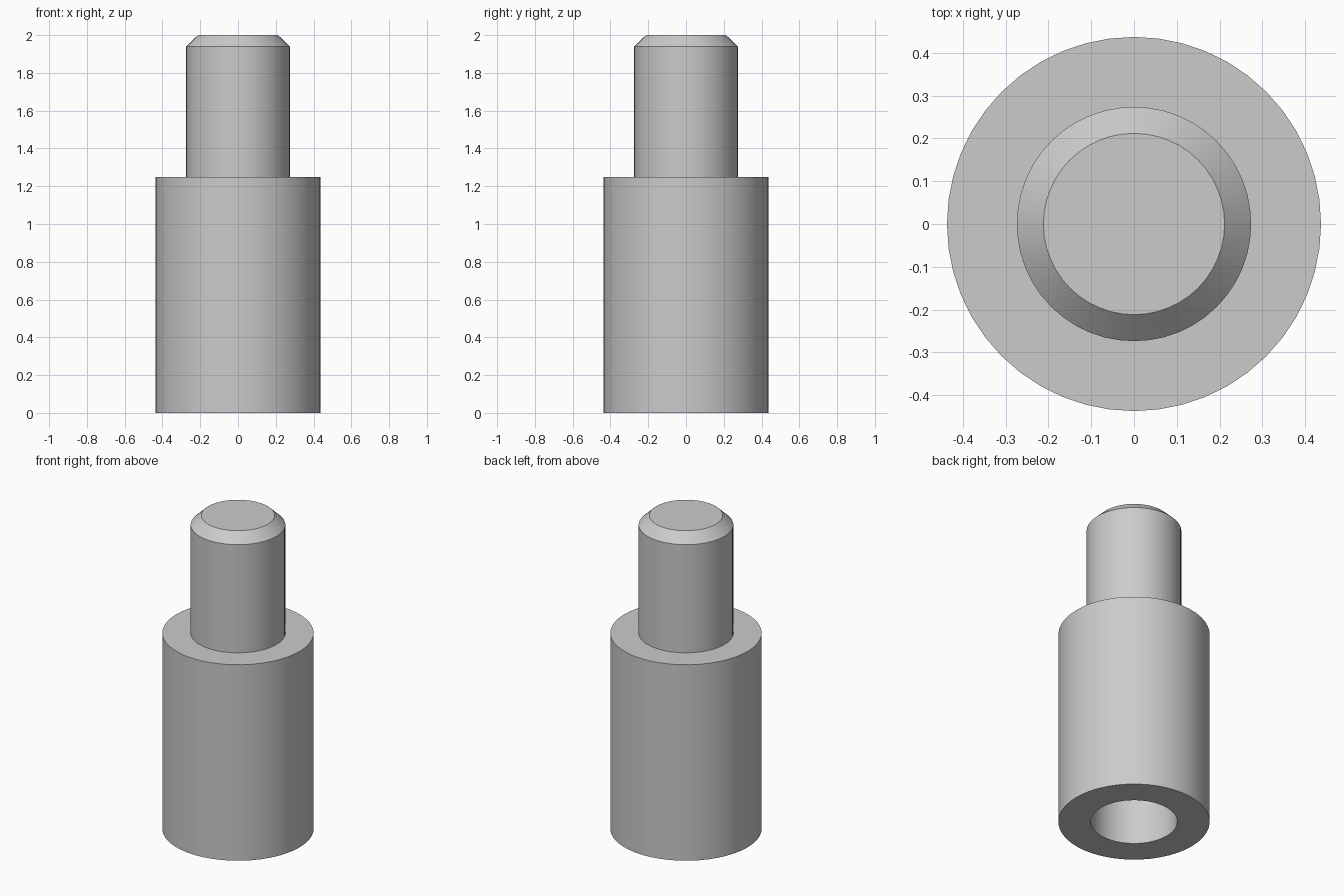
import bpy
import bmesh
import math

SEGMENTS = 48

cube = bpy.data.objects.get("Cube")
if cube:
    bpy.data.objects.remove(cube, do_unlink=True)

# Plain grey metal
metal = bpy.data.materials.new("grey metal")
metal.use_nodes = True
grey = (0.6, 0.6, 0.6, 1.0)
metal.diffuse_color = grey
metal.node_tree.nodes["Principled BSDF"].inputs["Base Color"].default_value = grey


def lathe(name, profile):
    """Spin a (radius, height) profile around the z axis."""
    bm = bmesh.new()
    verts = [bm.verts.new((r, 0, z)) for r, z in profile]
    edges = [bm.edges.new(pair) for pair in zip(verts, verts[1:])]
    bmesh.ops.spin(bm, geom=verts + edges, cent=(0, 0, 0), axis=(0, 0, 1),
                   angle=math.tau, steps=SEGMENTS, use_duplicate=False)
    bmesh.ops.remove_doubles(bm, verts=bm.verts, dist=0.0001)
    bmesh.ops.recalc_face_normals(bm, faces=bm.faces)
    mesh = bpy.data.meshes.new(name)
    bm.to_mesh(mesh)
    bm.free()
    mesh.materials.append(metal)
    obj = bpy.data.objects.new(name, mesh)
    bpy.context.collection.objects.link(obj)
    bpy.ops.object.select_all(action="DESELECT")
    obj.select_set(True)
    bpy.context.view_layer.objects.active = obj
    bpy.ops.object.shade_smooth_by_angle(angle=math.radians(30))
    return obj


# Blind bore, wide body, shoulder and chamfered stud in one closed profile
lathe("threaded_standoff", [
    (0, 1.0), (0.25, 1.0), (0.25, 0),
    (0.4375, 0), (0.4375, 1.25),
    (0.274, 1.25), (0.274, 1.94), (0.212, 2.0), (0, 2.0),
])
